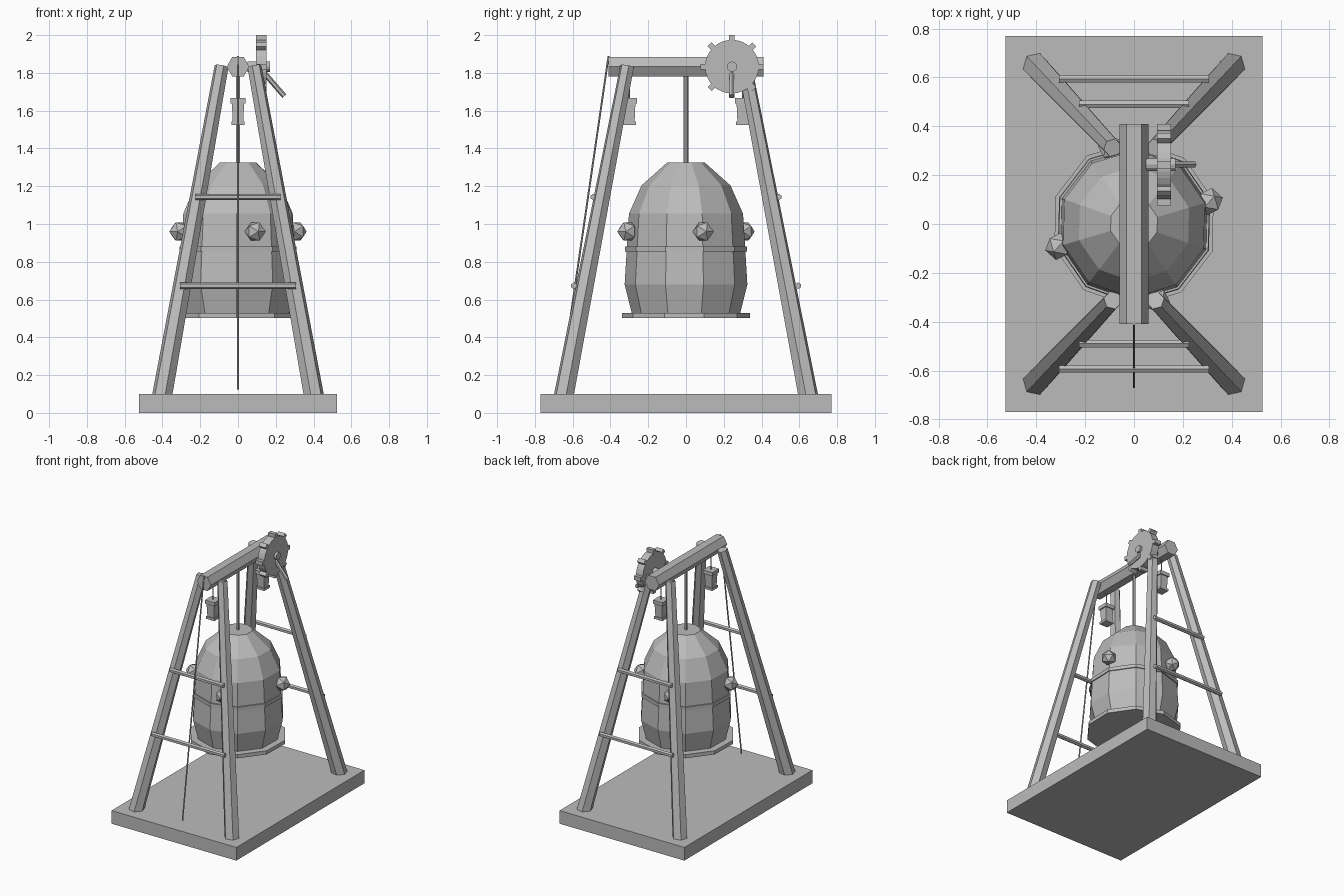
import bpy, bmesh, math
from mathutils import Vector, Matrix

if "Cube" in bpy.data.objects:
    bpy.data.objects.remove(bpy.data.objects["Cube"])

GREY = (0.5, 0.5, 0.5, 1)
mat = bpy.data.materials.new("plain_grey")
mat.use_nodes = True
mat.diffuse_color = GREY
mat.node_tree.nodes["Principled BSDF"].inputs["Base Color"].default_value = GREY


def finish(name, bm):
    bmesh.ops.recalc_face_normals(bm, faces=bm.faces)
    me = bpy.data.meshes.new(name)
    bm.to_mesh(me)
    bm.free()
    me.materials.append(mat)
    ob = bpy.data.objects.new(name, me)
    bpy.context.collection.objects.link(ob)
    return ob


def add_box(bm, centre, size, rot=Matrix()):
    m = Matrix.Translation(centre) @ rot @ Matrix.Diagonal((*size, 1))
    bmesh.ops.create_cube(bm, size=1, matrix=m)


def add_rod(bm, a, b, r1, r2=None, sides=6, spin=0):
    """Straight cylinder or cone from a to b."""
    a, b = Vector(a), Vector(b)
    d = b - a
    m = (Matrix.Translation((a + b) / 2) @ d.to_track_quat('Z', 'Y').to_matrix().to_4x4()
         @ Matrix.Rotation(spin, 4, 'Z'))
    bmesh.ops.create_cone(bm, cap_ends=True, segments=sides, radius1=r1,
                          radius2=r1 if r2 is None else r2, depth=d.length, matrix=m)


def rod(name, *args, **kw):
    bm = bmesh.new()
    add_rod(bm, *args, **kw)
    return finish(name, bm)


def lathe(name, profile, sides, phase):
    """Closed solid turned around the z axis from (radius, height) points."""
    bm = bmesh.new()
    rings = []
    for r, z in profile:
        angles = [phase + math.tau * i / sides for i in range(sides)]
        rings.append([bm.verts.new((r * math.cos(t), r * math.sin(t), z)) for t in angles])
    for lo, hi in zip(rings, rings[1:]):
        for i in range(sides):
            j = (i + 1) % sides
            bm.faces.new((lo[i], lo[j], hi[j], hi[i]))
    bm.faces.new(rings[0])
    bm.faces.new(rings[-1])
    return finish(name, bm)


# Base slab
bm = bmesh.new()
add_box(bm, (0, 0, 0.05), (1.05, 1.54, 0.1))
finish("base_slab", bm)

# Four tapered legs, each end tied by two rungs
for ys, end in ((-1, "front"), (1, "back")):
    for xs, side in ((1, "left"), (-1, "right")):
        rod(f"{end}_{side}_leg", (xs * 0.411, ys * 0.657, 0.04),
            (xs * 0.087, ys * 0.312, 1.835), 0.055, 0.038)
    for level, half, y, z in (("upper", 0.225, 0.49, 1.143), ("lower", 0.306, 0.593, 0.673)):
        rod(f"{end}_{level}_rung", (-half, ys * y, z), (half, ys * y, z), 0.017)

# Top beam with its flat side up
beam = rod("top_beam", (0, -0.41, 1.833), (0, 0.41, 1.833), 0.06, spin=math.pi / 2)

# Bell, waist band, rim and hanging rod
PHASE = math.radians(16.5)
lathe("bell", [(0.285, 0.52), (0.325, 0.68), (0.313, 0.88), (0.302, 1.055),
               (0.235, 1.205), (0.1, 1.325)], 10, PHASE)
lathe("bell_band", [(0.322, 0.855), (0.322, 0.882)], 10, PHASE)
lathe("bell_rim", [(0.34, 0.502), (0.34, 0.53)], 10, PHASE)
rod("bell_hanger", (0, 0, 1.31), (0, 0, 1.8), 0.012)

# Faceted studs around the bell
bm = bmesh.new()
for i in range(4):
    t = PHASE + i * math.pi / 2
    d = Vector((math.cos(t), math.sin(t), 0))
    m = Matrix.Translation(d * 0.322 + Vector((0, 0, 0.96))) @ d.to_track_quat('Z', 'Y').to_matrix().to_4x4()
    bmesh.ops.create_icosphere(bm, subdivisions=1, radius=0.057, matrix=m)
finish("bell_studs", bm)

# Pull rope from the front end of the beam
rod("pull_rope", (0, -0.41, 1.89), (0, -0.667, 0.125), 0.005)

# Square lanterns hung below the beam
for y, end in ((-0.3, "front"), (0.3, "back")):
    bm = bmesh.new()
    add_box(bm, (0, y, 1.653), (0.08, 0.08, 0.028))
    add_rod(bm, (0, y, 1.535), (0, y, 1.645), 0.039, 0.046, sides=4, spin=math.pi / 4)
    add_box(bm, (0, y, 1.533), (0.07, 0.07, 0.018))
    add_rod(bm, (0, y, 1.66), (0, y, 1.79), 0.004)
    finish(f"{end}_lantern", bm)

# Toothed wheel beside the beam
GY, GZ = 0.243, 1.833
bm = bmesh.new()
add_rod(bm, (0.095, GY, GZ), (0.152, GY, GZ), 0.142, sides=32)
for i in range(8):
    rot = Matrix.Rotation(i * math.tau / 8, 4, 'X')
    centre = Vector((0.123, GY, GZ)) + rot @ Vector((0, 0, 0.148))
    add_box(bm, centre, (0.057, 0.03, 0.038), rot)
finish("toothed_wheel", bm)
rod("wheel_axle", (0.05, GY, GZ), (0.17, GY, GZ), 0.027, sides=12)
rod("crank_handle", (0.13, GY, 1.81), (0.245, GY, 1.677), 0.014)
